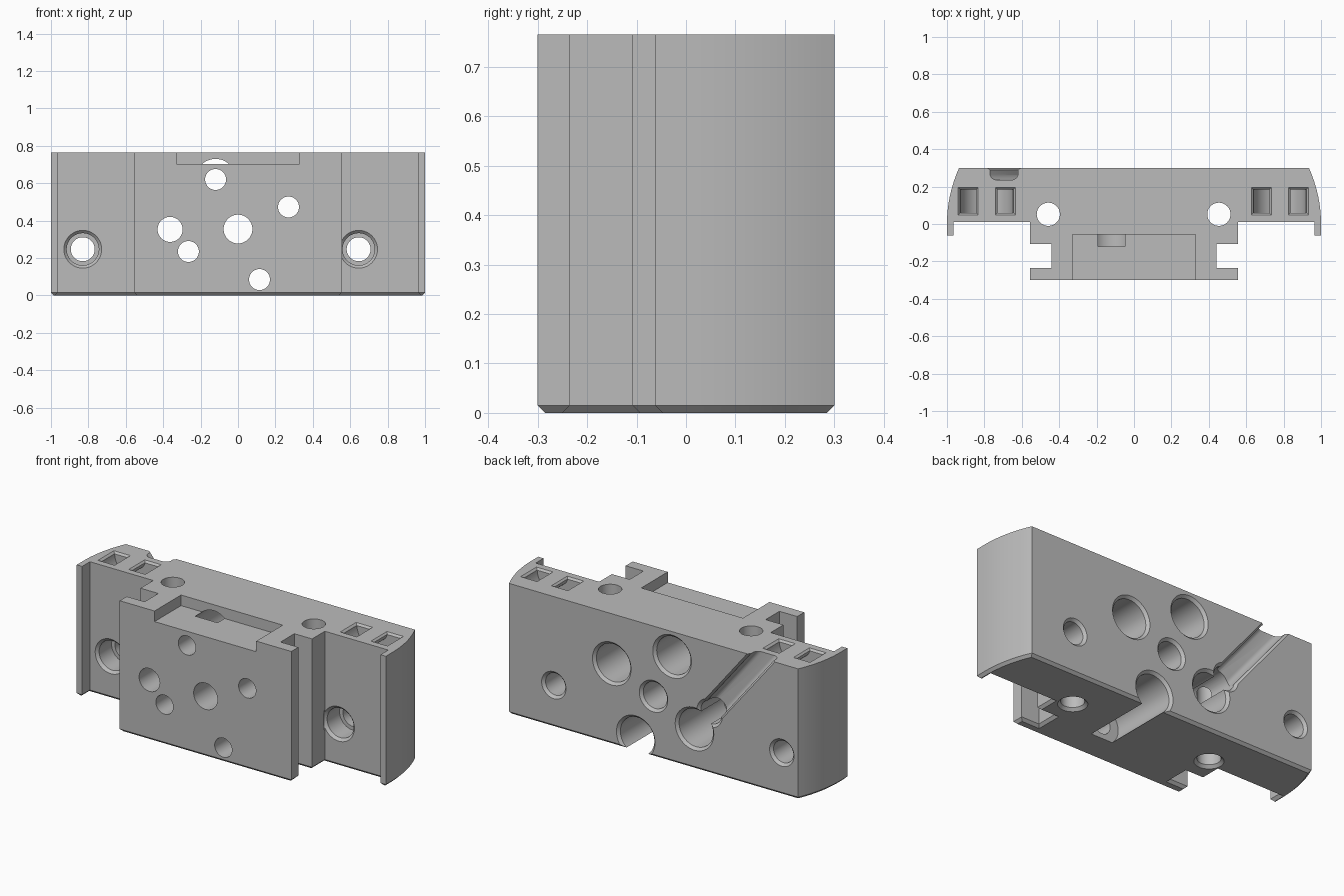
import bpy, bmesh, math
from mathutils import Vector

if "Cube" in bpy.data.objects:
    bpy.data.objects.remove(bpy.data.objects["Cube"])

H = 0.765      # block height
C = 0.015      # edge chamfer

grey = bpy.data.materials.new("plain grey")
grey.diffuse_color = (0.5, 0.5, 0.5, 1)
grey.use_nodes = True
grey.node_tree.nodes["Principled BSDF"].inputs["Base Color"].default_value = grey.diffuse_color


def loft(name, rings):
    """Closed solid skinned through rings of equal point count."""
    bm = bmesh.new()
    vs = [[bm.verts.new(p) for p in ring] for ring in rings]
    n = len(rings[0])
    bm.faces.new(vs[0])
    bm.faces.new(vs[-1])
    for a, b in zip(vs, vs[1:]):
        for i in range(n):
            j = (i + 1) % n
            bm.faces.new((a[i], a[j], b[j], b[i]))
    bmesh.ops.recalc_face_normals(bm, faces=bm.faces)
    me = bpy.data.meshes.new(name)
    bm.to_mesh(me)
    bm.free()
    ob = bpy.data.objects.new(name, me)
    bpy.context.collection.objects.link(ob)
    return ob


def lathe(axis, u, v, steps, n=48):
    """Stepped round cutter; steps are (position along axis, radius)."""
    rings = []
    for s, r in steps:
        pts = [(u + r * math.cos(2 * math.pi * i / n), v + r * math.sin(2 * math.pi * i / n)) for i in range(n)]
        rings.append([(a, s, b) if axis == 'y' else (a, b, s) for a, b in pts])
    return loft("hole_cutter", rings)


def rect(x0, x1, y0, y1, z):
    return [(x0, y0, z), (x1, y0, z), (x1, y1, z), (x0, y1, z)]


def inset(pts, d):
    """Mitred inward offset of a counter-clockwise outline."""
    out = []
    for i, p in enumerate(pts):
        p = Vector(p)
        e0 = (p - Vector(pts[i - 1])).normalized()
        e1 = (Vector(pts[(i + 1) % len(pts)]) - p).normalized()
        n0, n1 = Vector((-e0.y, e0.x)), Vector((-e1.y, e1.x))
        out.append(p + (n0 + n1) * d / (1 + n0.dot(n1)))
    return out


# Main block: half outline with bulging side, mirrored and extruded upward
R = 0.725
half = [(0.555, -0.3), (0.555, -0.235), (0.44, -0.235), (0.44, -0.108), (0.555, -0.108),
        (0.555, 0.01), (0.965, 0.01), (0.965, -0.062), (1.0, -0.062)]
amax = math.asin(0.3 / R)
half += [(1 - R + R * math.cos(amax * i / 12), R * math.sin(amax * i / 12)) for i in range(13)]
outline = half + [(-x, y) for x, y in reversed(half)]
block = loft("manifold_block", [[(p[0], p[1], 0) for p in inset(outline, C)],
                                [(x, y, C) for x, y in outline],
                                [(x, y, H) for x, y in outline]])

cutters = []

# Recess at the top of the front
cutters.append(loft("front_recess", [rect(-0.33, 0.328, -0.4, -0.055, z) for z in (0.703, 0.9)]))

# Deep ports from the back with a small front outlet
for x, z in ((-0.12, 0.62), (0.27, 0.473), (-0.265, 0.235), (0.115, 0.085)):
    cutters.append(lathe('y', x, z, [(0.31, 0.135), (0.285, 0.11), (-0.12, 0.11), (-0.12, 0.056), (-0.4, 0.056)]))

# Straight through ports
for x, z, r in ((0, 0.355, 0.077), (-0.363, 0.353, 0.067)):
    cutters.append(lathe('y', x, z, [(0.31, r + 0.025), (0.285, r), (-0.4, r)]))

# Counterbored mounting holes in the wings
for x in (-0.83, 0.645):
    cutters.append(lathe('y', x, 0.247, [(0.31, 0.089), (0.285, 0.064), (0.14, 0.064), (0.14, 0.086),
                                         (-0.005 + 0.03, 0.086), (0.0, 0.111)]))

# Vertical through holes
for x in (-0.458, 0.454):
    cutters.append(lathe('z', x, 0.052, [(-0.01, 0.088), (0.016, 0.062), (0.9, 0.062)]))

# Tie loops: half-ring channels with flared rectangular mouths
for cx in (-0.787, 0.78):
    ro, ri, y0, y1 = 0.142, 0.057, 0.06, 0.185
    path = [(-1, 0.05)] + [(None, math.pi + math.pi * i / 16) for i in range(17)] + [(1, 0.05)]
    rings = []
    for side, t in path:
        c, s = (side, 0) if side else (math.cos(t), math.sin(t))
        z = t if side else 0
        rings.append([(cx + r * c, y, H + r * s + z) for r, y in ((ri, y0), (ro, y0), (ro, y1), (ri, y1))])
    cutters.append(loft("tie_loop", rings))
    for m in (-0.5, 0.5):
        x = cx + m * (ro + ri)
        mouths = [rect(x - 0.0425 - d, x + 0.0425 + d, y0 - d, y1 + d, H + z)
                  for d, z in ((0, -0.011), (0.02, 0.009))]
        cutters.append(loft("tie_mouth", mouths))

# Diagonal round-bottomed groove on the back, from the side port to the top
a, b = Vector((-0.363, 0.353)), Vector((-0.695, H))
d = (b - a).normalized()
side = Vector((d.y, -d.x))
w, floor, f = 0.058, 0.235, 0.03
prof = [(w + 0.022, 0.31), (w, 0.288), (w, floor + f)]
prof += [(w - f + f * math.cos(t * math.pi / 12), floor + f - f * math.sin(t * math.pi / 12)) for t in range(1, 7)]
prof += [(-u, y) for u, y in reversed(prof)]
ends = []
for p in (a, b + d * 0.2):
    ends.append([(p.x + side.x * u, y, p.y + side.y * u) for u, y in prof])
cutters.append(loft("diagonal_groove", ends))

# Carve everything out of the block
bpy.context.view_layer.objects.active = block
block.select_set(True)
for c in cutters:
    mod = block.modifiers.new("cut", 'BOOLEAN')
    mod.operation = 'DIFFERENCE'
    mod.solver = 'EXACT'
    mod.object = c
    bpy.ops.object.modifier_apply(modifier=mod.name)
    bpy.data.objects.remove(c, do_unlink=True)

block.data.materials.clear()
block.data.materials.append(grey)
bpy.ops.object.shade_smooth_by_angle(angle=math.radians(30))
